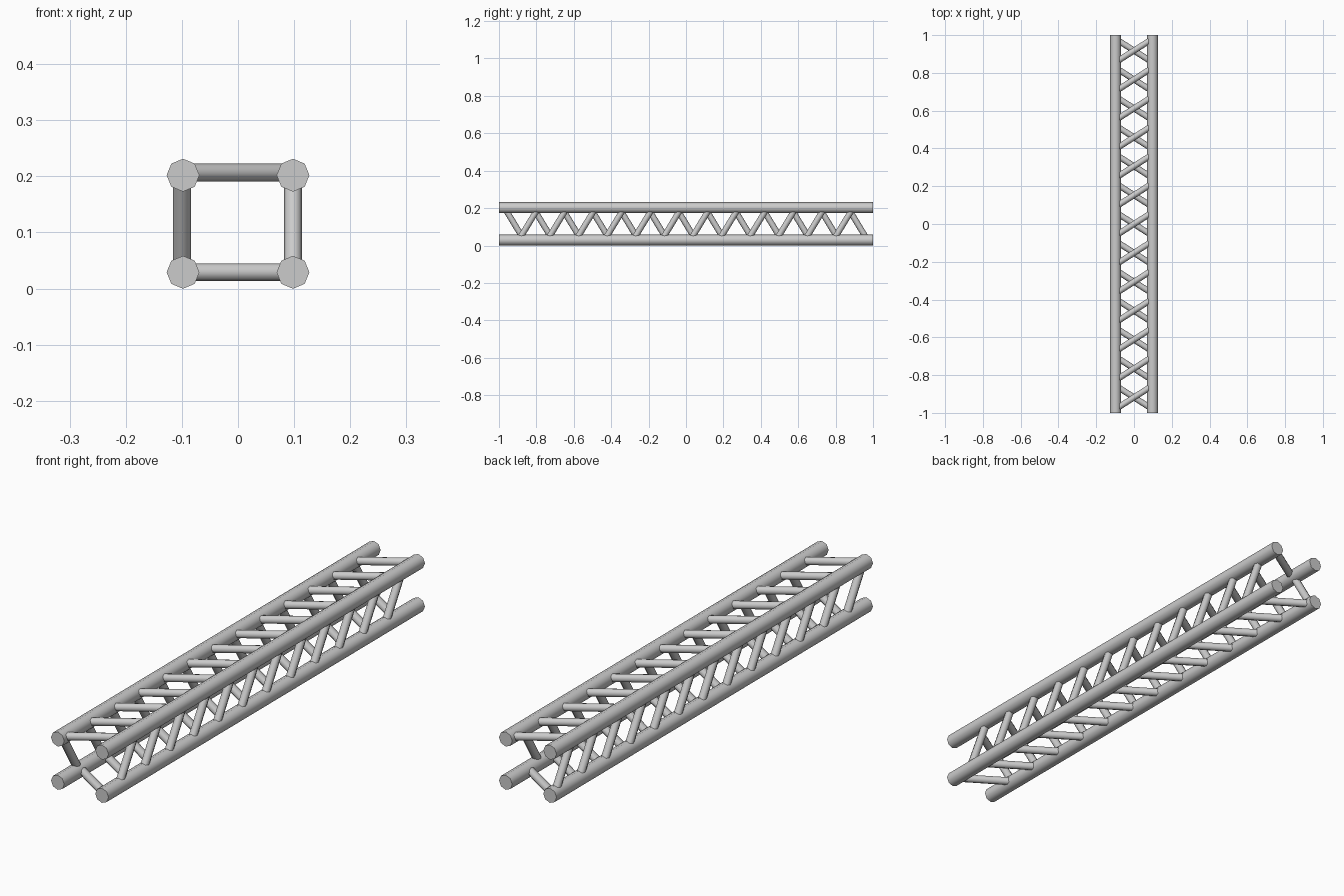
import bpy
import math
from mathutils import Vector

if "Cube" in bpy.data.objects:
    bpy.data.objects.remove(bpy.data.objects["Cube"])

SIDES = 8
HALF_X, Z_LOW, Z_HIGH = 0.098, 0.029, 0.202
PITCH = 0.153


def tube(name, a, b, radius):
    """Capped eight-sided tube between two points."""
    a, b = Vector(a), Vector(b)
    d = b - a
    bpy.ops.mesh.primitive_cylinder_add(
        vertices=SIDES, radius=radius, depth=d.length, location=(a + b) / 2,
        rotation=d.to_track_quat('Z', 'Y').to_euler())
    ob = bpy.context.object
    ob.name = name
    bpy.ops.object.shade_smooth_by_angle(angle=math.radians(50))
    return ob


def brace_row(name, a, b, lean, count):
    """Parallel braces between chord points a and b (x, z), b shifted along y."""
    for i in range(count):
        y = (i - (count - 1) / 2) * PITCH
        tube(f"{name}_{i + 1}", (a[0], y - lean / 2, a[1]),
             (b[0], y + lean / 2, b[1]), 0.016)


# Four long chords
for side, x in (("left", -HALF_X), ("right", HALF_X)):
    for level, z in (("lower", Z_LOW), ("upper", Z_HIGH)):
        tube(f"{level}_{side}_chord", (x, -1, z), (x, 1, z), 0.0293)

# Diagonal braces on the top and bottom faces, leaning opposite ways
brace_row("top_brace", (-HALF_X, 0.207), (HALF_X, 0.207), 0.125, 13)
brace_row("bottom_brace", (-HALF_X, Z_LOW), (HALF_X, Z_LOW), -0.125, 13)

# Diagonal braces on the side faces, right row staggered by half a pitch
brace_row("left_brace", (-0.1, Z_LOW), (-0.1, Z_HIGH), -0.105, 13)
brace_row("right_brace", (HALF_X, Z_LOW), (HALF_X, Z_HIGH), 0.105, 12)
